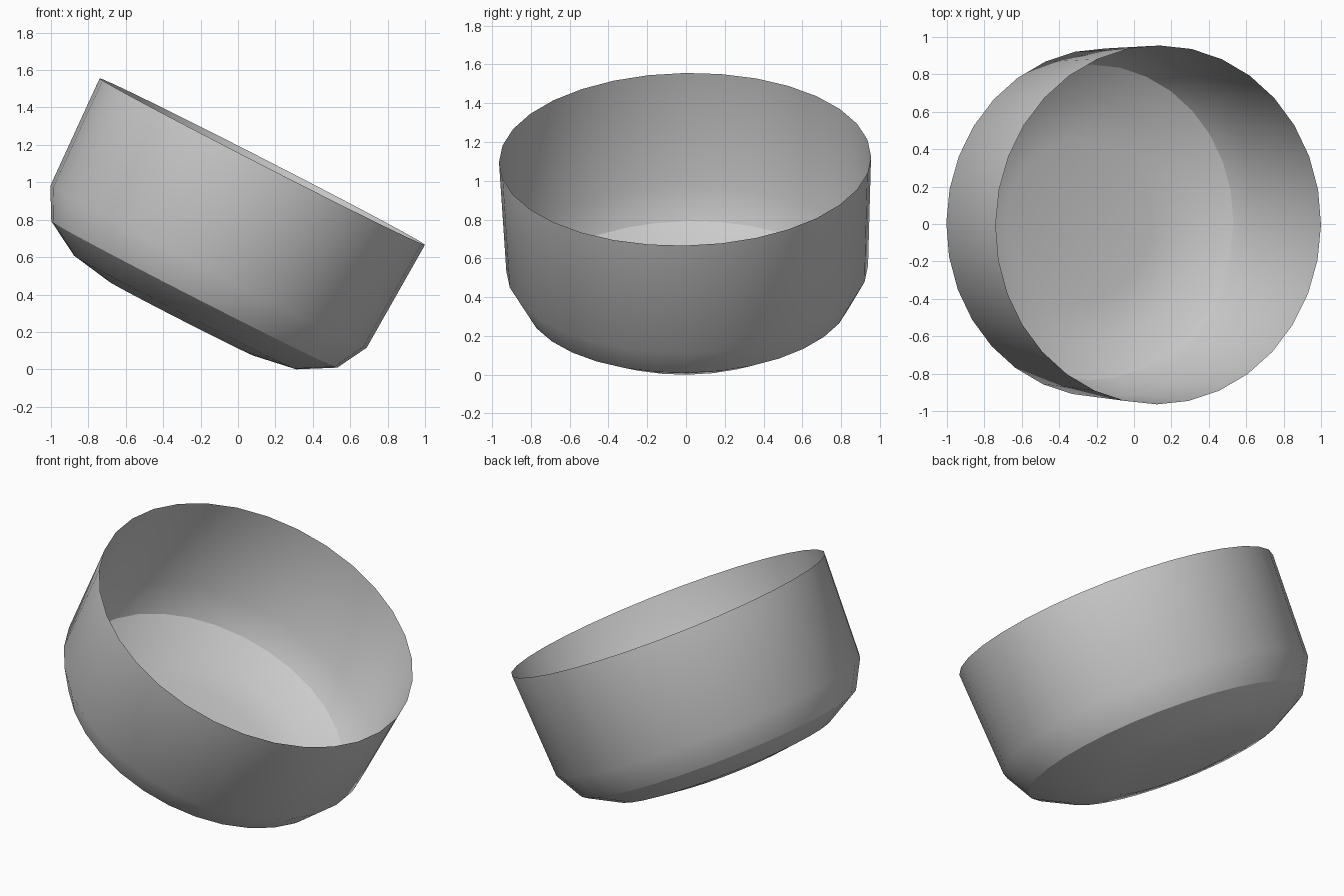
import bpy, bmesh, math
from mathutils import Matrix, Vector

if "Cube" in bpy.data.objects:
    bpy.data.objects.remove(bpy.data.objects["Cube"], do_unlink=True)

SIDES = 32
# (radius, height below the rim) from the open rim down to the flat base
PROFILE = [(0.977, 0.0), (0.950, -0.632), (0.859, -0.798),
           (0.668, -0.906), (0.440, -0.944)]
DEPTH_SCALE = 0.982          # bowl is slightly narrower front to back
RIM_CENTRE = Vector((0.13, -0.005, 1.11))

# Plain grey material
grey = bpy.data.materials.new("grey")
grey.use_nodes = True
colour = (0.6, 0.6, 0.6, 1.0)
grey.diffuse_color = colour
grey.node_tree.nodes["Principled BSDF"].inputs["Base Color"].default_value = colour

# Open, single-walled bowl built ring by ring
bm = bmesh.new()
rings = []
for radius, height in PROFILE:
    ring = []
    for i in range(SIDES):
        a = 2 * math.pi * i / SIDES
        ring.append(bm.verts.new((radius * math.cos(a),
                                  radius * math.sin(a) * DEPTH_SCALE, height)))
    rings.append(ring)
for upper, lower in zip(rings, rings[1:]):
    for i in range(SIDES):
        j = (i + 1) % SIDES
        bm.faces.new((upper[i], lower[i], lower[j], upper[j]))
bm.faces.new(list(reversed(rings[-1])))     # flat base

# Tip the bowl toward +x, with the back a touch higher
tilt = Matrix.Rotation(math.radians(27.1), 4, 'Y') @ Matrix.Rotation(math.radians(1.0), 4, 'X')
bm.transform(Matrix.Translation(RIM_CENTRE) @ tilt)

# Rest exactly on the ground
lowest = min(v.co.z for v in bm.verts)
bmesh.ops.translate(bm, verts=bm.verts, vec=(0, 0, -lowest))

mesh = bpy.data.meshes.new("bowl")
bm.to_mesh(mesh)
bm.free()
mesh.materials.append(grey)
bowl = bpy.data.objects.new("bowl", mesh)
bpy.context.collection.objects.link(bowl)

# Smooth wall and rounding, with a crease around the floor
for obj in bpy.context.selected_objects:
    obj.select_set(False)
bowl.select_set(True)
bpy.context.view_layer.objects.active = bowl
bpy.ops.object.shade_smooth_by_angle(angle=math.radians(30))
